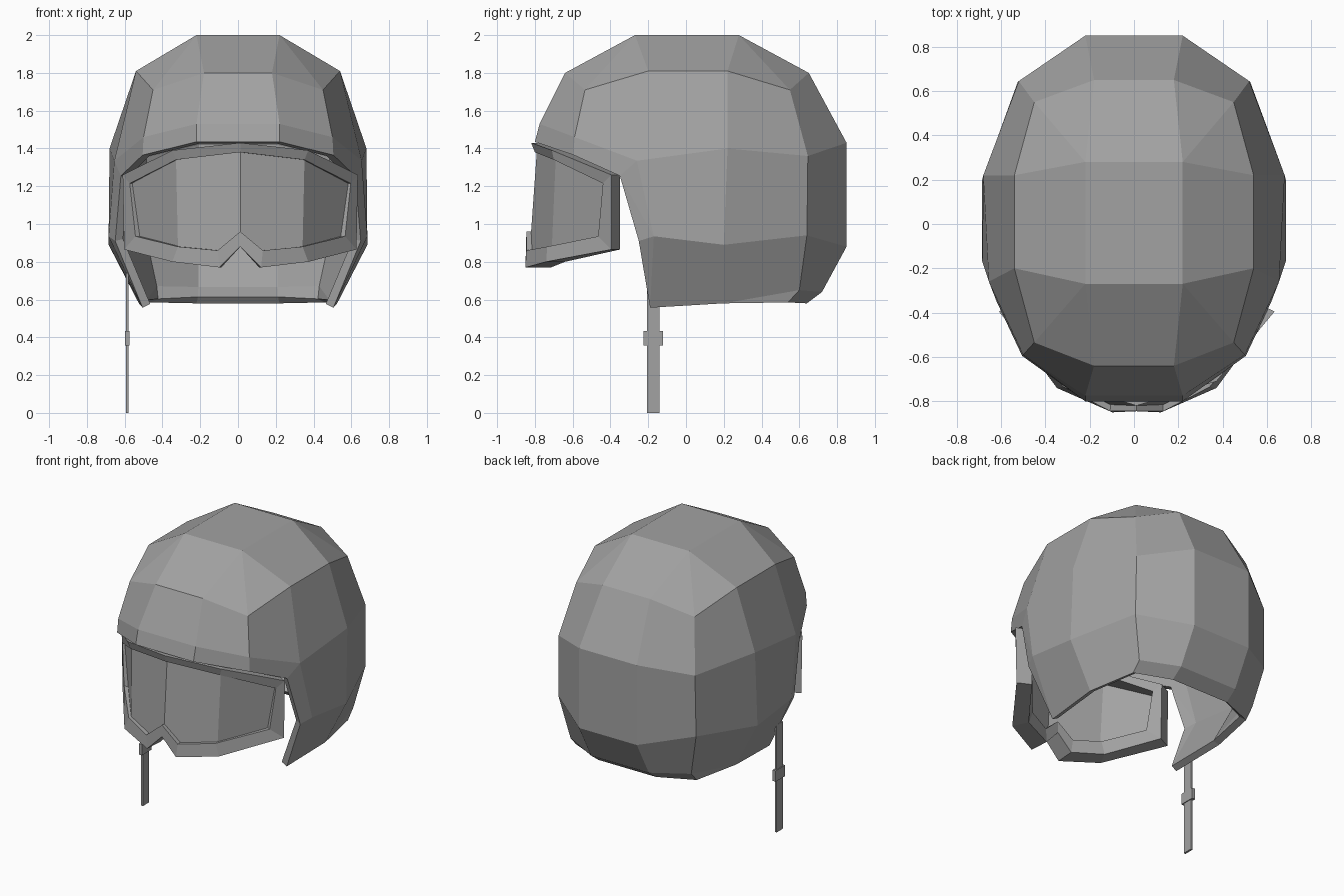
import bpy, bmesh
from mathutils import Vector

if "Cube" in bpy.data.objects:
    bpy.data.objects.remove(bpy.data.objects["Cube"])

grey = bpy.data.materials.new("dark_grey")
grey.diffuse_color = (.36, .36, .36, 1)
grey.use_nodes = True
grey.node_tree.nodes["Principled BSDF"].inputs["Base Color"].default_value = grey.diffuse_color


def finish(name, bm):
    bmesh.ops.remove_doubles(bm, verts=bm.verts, dist=0.001)
    bmesh.ops.recalc_face_normals(bm, faces=bm.faces)
    me = bpy.data.meshes.new(name)
    bm.to_mesh(me)
    bm.free()
    me.materials.append(grey)
    ob = bpy.data.objects.new(name, me)
    bpy.context.collection.objects.link(ob)
    return ob


def face(bm, pts):
    """Face from points, skipping repeated corners."""
    keep = []
    for p in pts:
        if p not in keep:
            keep.append(p)
    if len(keep) > 2:
        return bm.faces.new([bm.verts.new(p) for p in keep])


def flip(p):
    return (-p[0], p[1], p[2])


# Helmet shell: rings of half profiles, front to back, mirrored into full rings
tf, tb = (.22, -.27, 2), (.22, .28, 2)
a2, b2 = (.54, -.2, 1.81), (.655, -.26, 1.335)
temple, cheek, side = (.62, -.35, 1.255), (.65, -.25, .91), (.685, -.17, .935)
d3, d4 = (.505, -.19, .557), (.525, .2, .58)
TOP = [tf, tf, tf, tf, tb, tb, tb]
CROWN = [(.18, -.64, 1.8), (.45, -.535, 1.71), a2, a2, (.54, .22, 1.81), (.45, .55, 1.71), (.18, .65, 1.8)]
UPPER = [(.22, -.775, 1.53), (.5, -.59, 1.46), b2, b2, (.68, .22, 1.4), (.52, .645, 1.36), (.22, .85, 1.43)]
LOWER = [(.22, -.8, 1.435), (.505, -.595, 1.365), temple, side, (.685, .2, .89),
         (.525, .64, .94), (.22, .85, .88)]
HEM = [d3] * 4 + [d4, (.46, .6, .65), (.22, .72, .64)]
RIM = [d3] * 4 + [d4, (.46, .54, .585), (.22, .64, .58)]
rings = [r + [flip(p) for p in reversed(r)] for r in (TOP, CROWN, UPPER, LOWER, HEM, RIM)]
bm = bmesh.new()
face(bm, [tf, tb, flip(tb), flip(tf)])
for i in range(5):
    r, s = rings[i], rings[i + 1]
    for j in (range(14) if i < 3 else range(3, 10)):   # face opening below the brow
        k = (j + 1) % 14
        face(bm, [r[j], r[k], s[k], s[j]])
for m in (lambda p: p, flip):                          # cheek edges
    face(bm, [m(temple), m(side), m(cheek)])
    face(bm, [m(cheek), m(side), m(d3)])
shell = finish("helmet_shell", bm)
top = max(shell.data.polygons, key=lambda f: f.center.z)
if top.normal.z < 0:
    shell.data.flip_normals()
sol = shell.modifiers.new("thickness", 'SOLIDIFY')
sol.thickness = .045
sol.offset = -1


# Goggle outline: half loop from top centre round the side to the nose notch
def loop(half):
    return half + [flip(p) for p in reversed(half[1:-1])]


def inward(half, steps):
    return [(p[0] + dx, p[1] + dy, p[2]) for p, (dx, dy) in zip(half, steps)]


OUTER = [(0, -.82, 1.43), (.36, -.71, 1.39), (.6225, -.395, 1.26), (.615, -.395, .865),
         (.36, -.74, .8), (.11, -.85, .77), (0, -.845, .88)]
INNER = [(0, -.8, 1.38), (.34, -.7, 1.34), (.585, -.44, 1.215), (.555, -.465, .935),
         (.33, -.735, .88), (.12, -.845, .86), (0, -.845, .96)]
DEPTH = [(0, .1), (-.05, .1), (-.09, .045), (-.09, .045), (-.05, .1), (-.01, .135), (0, .12)]
LENS = [(0, .01), (0, .01), (-.01, .01), (-.02, .015), (0, .025), (0, .03), (0, .025)]

# Goggle frame: closed tube through four loops
tube = [loop(h) for h in (inward(OUTER, DEPTH), OUTER, INNER, inward(INNER, DEPTH))]
bm = bmesh.new()
for i in range(4):
    r, s = tube[i], tube[(i + 1) % 4]
    for j in range(len(r)):
        k = (j + 1) % len(r)
        face(bm, [r[j], r[k], s[k], s[j]])
frame = finish("goggle_frame", bm)

# Goggle lens set inside the frame
lens_rim = inward(INNER, LENS)
bm = bmesh.new()
for m in (lambda p: p, flip):
    L = [m(p) for p in lens_rim]
    face(bm, [L[0], L[1], L[4], L[5], L[6]])
    face(bm, [L[1], L[2], L[3], L[4]])
lens = finish("goggle_lens", bm)
frame.location.x = lens.location.x = .012


# Chin strap and buckle hanging on one side
def box(name, size, loc):
    bm = bmesh.new()
    bmesh.ops.create_cube(bm, size=1)
    for v in bm.verts:
        v.co = Vector([a * b + c for a, b, c in zip(v.co, size, loc)])
    finish(name, bm)


box("chin_strap", (.014, .068, .74), (-.587, -.173, .37))
box("strap_buckle", (.024, .105, .075), (-.587, -.173, .395))
